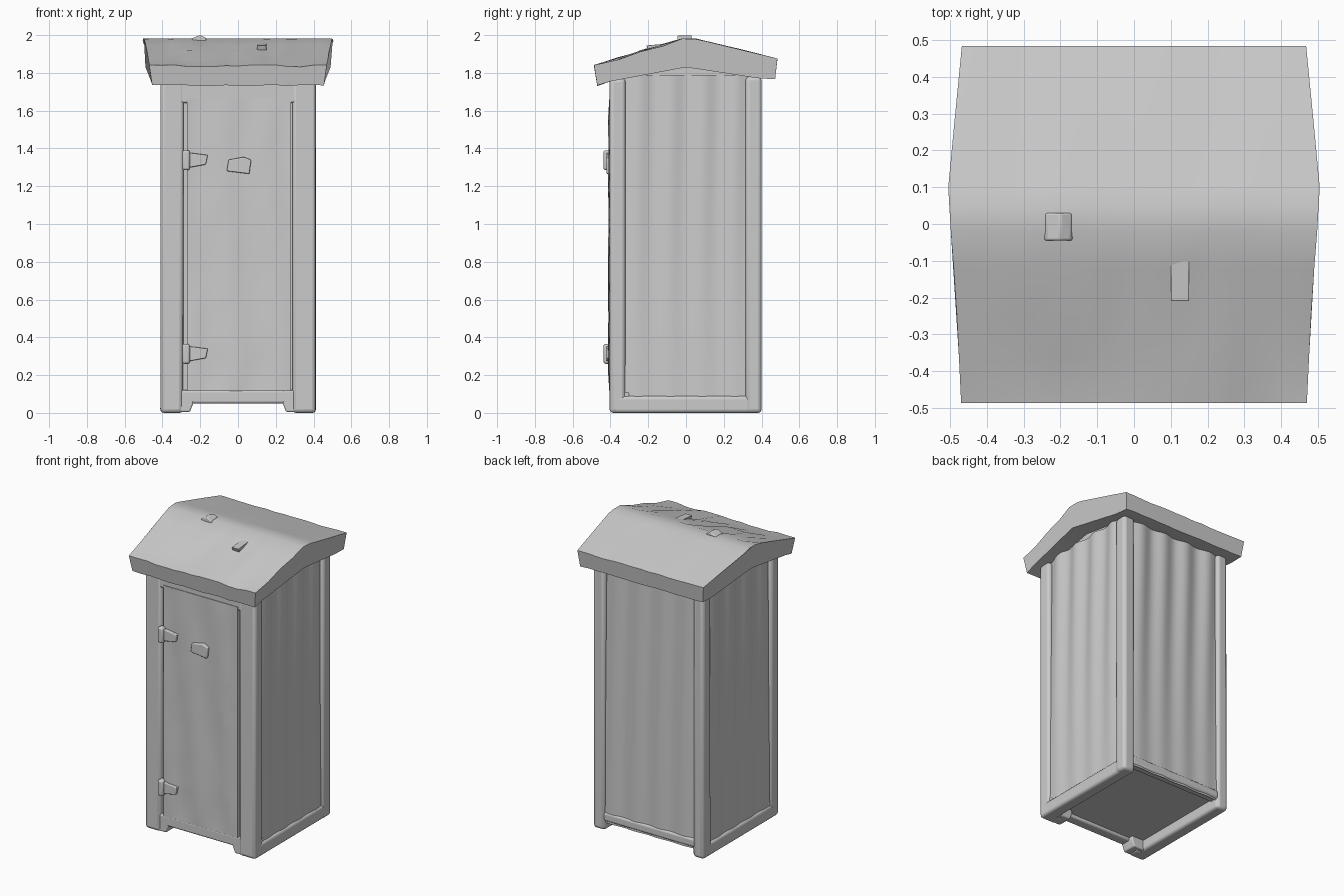
import bpy, bmesh, math, random
from mathutils import Vector, Matrix

random.seed(4)
if "Cube" in bpy.data.objects:
    bpy.data.objects.remove(bpy.data.objects["Cube"], do_unlink=True)

# One weathered grey for the whole shed
GREY = (0.6, 0.6, 0.6, 1)
grey = bpy.data.materials.new("weathered grey")
grey.use_nodes = True
grey.diffuse_color = GREY
grey.node_tree.nodes["Principled BSDF"].inputs["Base Color"].default_value = GREY


def finish(name, bm, bevel=0.0, angle=40):
    bmesh.ops.recalc_face_normals(bm, faces=bm.faces)
    mesh = bpy.data.meshes.new(name)
    bm.to_mesh(mesh)
    bm.free()
    mesh.materials.append(grey)
    ob = bpy.data.objects.new(name, mesh)
    bpy.context.collection.objects.link(ob)
    if bevel:
        mod = ob.modifiers.new("worn edges", "BEVEL")
        mod.width, mod.segments = bevel, 3
    bpy.ops.object.select_all(action="DESELECT")
    ob.select_set(True)
    bpy.context.view_layer.objects.active = ob
    bpy.ops.object.shade_smooth_by_angle(angle=math.radians(angle))
    return ob


def box(name, x, y, z, bevel=0.012, lean=0.0):
    bm = bmesh.new()
    bmesh.ops.create_cube(bm, size=1)
    for v in bm.verts:
        v.co = Vector([a + (b - a) * (c + 0.5) for (a, b), c in zip((x, y, z), v.co)])
        v.co.x += random.uniform(-lean, lean)
    return finish(name, bm, bevel)


def prism(name, profile, axis, start, end, bevel=0.0):
    # Extrude a closed outline along x or y
    bm = bmesh.new()
    place = (lambda p, t: (t, *p)) if axis == "x" else (lambda p, t: (p[0], t, p[1]))
    face = bm.faces.new([bm.verts.new(place(p, start)) for p in profile])
    moved = bmesh.ops.extrude_face_region(bm, geom=[face])["geom"]
    step = Vector(place((0, 0), end - start))
    bmesh.ops.translate(bm, vec=step, verts=[g for g in moved if isinstance(g, bmesh.types.BMVert)])
    return finish(name, bm, bevel)


def wavy_panel(name, width, z0, z1, matrix, depth=0.02, waves=4):
    # Warped boarding: shallow vertical flutes that fade toward the bottom
    bm = bmesh.new()
    bmesh.ops.create_grid(bm, x_segments=32, y_segments=6, size=0.5)
    shift = random.uniform(0, 3)
    for v in bm.verts:
        u, t = v.co.x, v.co.y + 0.5
        flute = 0.5 + 0.5 * math.sin(2 * math.pi * waves * u + shift + 1.1 * math.sin(2 * t + shift))
        v.co = Vector((u * width, depth * flute * (0.25 + 0.75 * t), z0 + (z1 - z0) * t))
    bm.transform(matrix)
    return finish(name, bm, angle=60)


# Body core with gable ends
prism("body_core", [(-.37, .07), (.37, .07), (.37, 1.78), (0, 1.88), (-.37, 1.78)], "x", -.375, .375)

# Fluted boarding on the sides and back
for name, angle, w, off in (("left_wall", 90, .68, .4), ("right_wall", -90, .68, .4), ("back_wall", 180, .7, .39)):
    turn = Matrix.Rotation(math.radians(angle), 4, "Z")
    wavy_panel(name, w, .05, 1.79, turn @ Matrix.Translation((0, -off, 0)))

for side, s in (("left", 1), ("right", -1)):
    xs = sorted((s * .29, s * .41))
    # Corner posts reaching the ground
    box(side + "_front_post", xs, (-.405, -.32), (.0, 1.77), .02, .004)
    box(side + "_back_post", sorted((s * .33, s * .41)), (.315, .4), (.0, 1.78), .02, .004)
    # Ground runner under the side wall
    box(side + "_runner", sorted((s * .325, s * .41)), (-.395, .395), (0, .09), .018)
    # Flared front foot
    prism(side + "_front_foot", [(s * .4, .005), (s * .255, .005), (s * .235, .055), (s * .25, .11), (s * .4, .11)],
          "y", -.4, -.3, .008)

# Front frame
box("door_header", (-.33, .33), (-.402, -.33), (1.64, 1.78), .012)
box("door_sill", (-.33, .33), (-.4, -.33), (.05, .12), .012)
box("back_sill", (-.34, .34), (.33, .395), (.06, .12), .015)

# Door: warped leaf with a soft dished surface
bm = bmesh.new()
bmesh.ops.create_grid(bm, x_segments=14, y_segments=16, size=0.5)
for v in bm.verts:
    u, t = v.co.x, v.co.y
    rim = max(abs(u), abs(t)) > 0.49
    bump = 0 if rim else random.uniform(-.003, .003) + .005 * math.sin(14 * u + 3 * t)
    v.co = Vector((.005 + u * .55, -.406 + bump, .89 + t * 1.55))
edge = bmesh.ops.extrude_edge_only(bm, edges=[e for e in bm.edges if e.is_boundary])["geom"]
bmesh.ops.translate(bm, vec=(0, .05, 0), verts=[g for g in edge if isinstance(g, bmesh.types.BMVert)])
finish("door", bm, angle=50)

# Hinges with a knuckle, and the little hatch catch on the door
for name, z in (("upper_hinge", 1.335), ("lower_hinge", .31)):
    prism(name + "_strap", [(-.28, z - .04), (-.17, z - .02), (-.16, z + .03), (-.28, z + .045)], "y", -.422, -.39, .005)
    box(name + "_knuckle", (-.295, -.255), (-.437, -.39), (z - .05, z + .055), .012)
prism("door_catch", [(-.06, 1.28), (.06, 1.265), (.07, 1.34), (.03, 1.355), (-.05, 1.34)], "y", -.422, -.39, .006)

# Roof: outline of (y, z, half length, dent) swept along x with uneven dents
OUTLINE = [(-.47, 1.735, .455, .006), (-.487, 1.84, .47, .008), (-.36, 1.877, .476, .014), (-.24, 1.915, .482, .014),
           (-.12, 1.95, .49, .012), (-.02, 1.982, .498, .003), (.05, 1.982, .502, .003), (.1, 1.97, .505, .002),
           (.28, 1.927, .488, .003), (.484, 1.875, .468, .004), (.472, 1.77, .455, .004),
           (.38, 1.772, .46, 0), (0, 1.83, .49, 0), (-.4, 1.755, .46, 0)]
bm = bmesh.new()
STATIONS = 15
rings = []
for i in range(STATIONS):
    t = 2 * i / (STATIONS - 1) - 1
    rings.append([bm.verts.new((h * t, y, z + random.uniform(-d, d * .4))) for y, z, h, d in OUTLINE])
n = len(OUTLINE)
for a, b in zip(rings, rings[1:]):
    for j in range(n):
        k = (j + 1) % n
        bm.faces.new((a[j], a[k], b[k], b[j]))
bm.faces.new(rings[0])
bm.faces.new(rings[-1])
finish("roof", bm, .0, 45)

# Loose shingle chip on the ridge and a lifted flap on the front slope
prism("ridge_chip", [(-.25, 1.965), (-.165, 1.965), (-.17, 1.985), (-.2, 2.0), (-.24, 1.985)], "y", -.045, .03, .006)
prism("lifted_flap", [(-.2, 1.92), (-.1, 1.945), (-.1, 1.955), (-.21, 1.945)], "x", .1, .15, .003)
